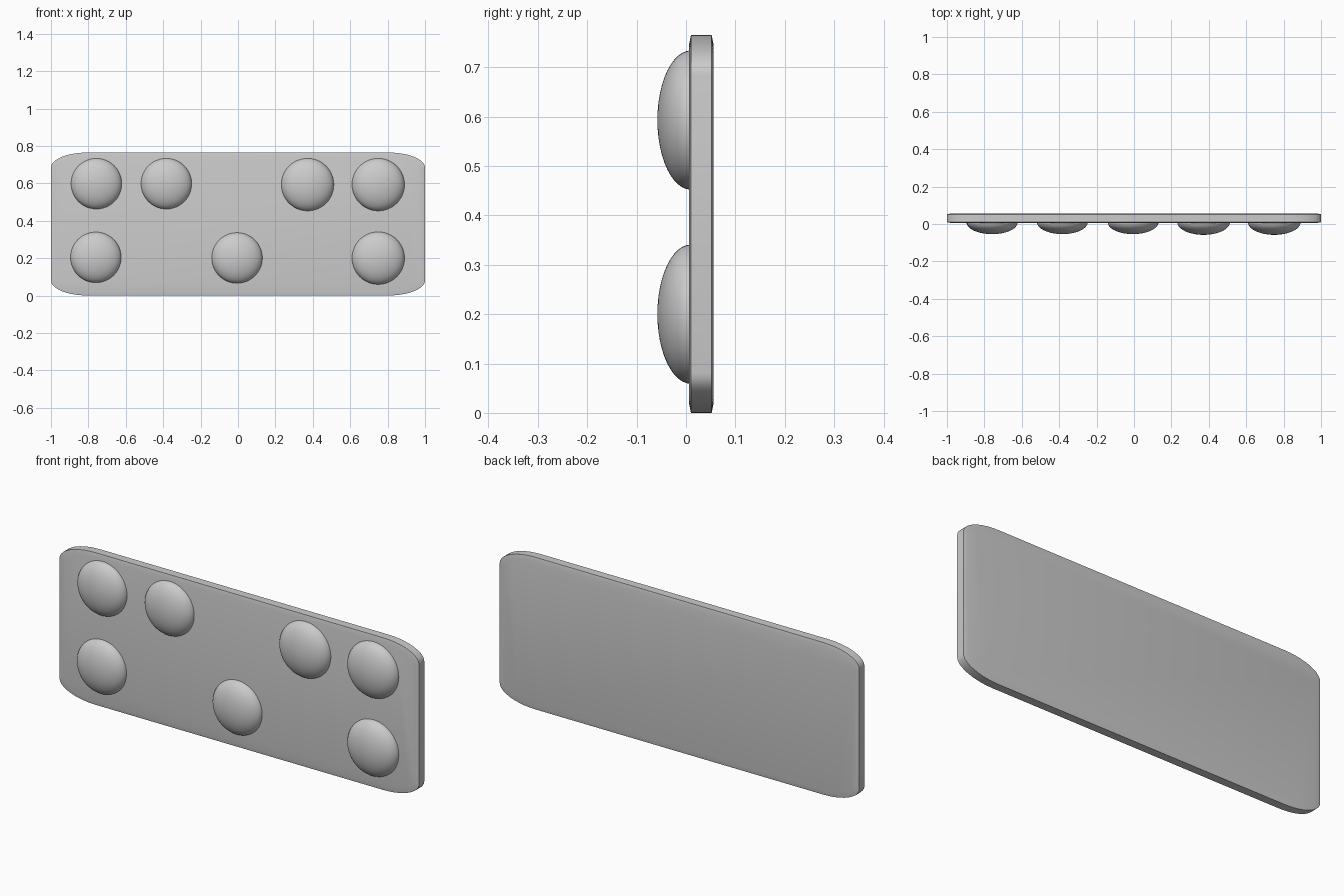
import bpy, bmesh, math

cube = bpy.data.objects.get("Cube")
if cube:
    bpy.data.objects.remove(cube, do_unlink=True)

grey = bpy.data.materials.new("light grey")
grey.use_nodes = True
colour = (0.6, 0.6, 0.6, 1)
grey.diffuse_color = colour
grey.node_tree.nodes["Principled BSDF"].inputs["Base Color"].default_value = colour

WIDTH, HEIGHT = 2.0, 0.765
FRONT, BACK = 0.006, 0.056


def finish(name, bm, angle):
    bmesh.ops.recalc_face_normals(bm, faces=bm.faces)
    mesh = bpy.data.meshes.new(name)
    bm.to_mesh(mesh)
    bm.free()
    mesh.materials.append(grey)
    obj = bpy.data.objects.new(name, mesh)
    bpy.context.collection.objects.link(obj)
    bpy.ops.object.select_all(action="DESELECT")
    obj.select_set(True)
    bpy.context.view_layer.objects.active = obj
    bpy.ops.object.shade_smooth_by_angle(angle=math.radians(angle))
    return obj


def outline(inset, steps=10):
    """Rectangle with wide elliptical corners."""
    rx, rz = 0.2, 0.08
    points = []
    for quarter, (sx, sz) in enumerate([(1, 1), (-1, 1), (-1, -1), (1, -1)]):
        for i in range(steps + 1):
            a = (quarter + i / steps) * math.pi / 2
            x = sx * (WIDTH / 2 - rx) + rx * math.cos(a)
            z = sz * (HEIGHT / 2 - rz) + rz * math.sin(a)
            points.append((x * (1 - inset / (WIDTH / 2)),
                           z * (1 - inset / (HEIGHT / 2)) + HEIGHT / 2))
    return points


# Flat plate with a shallow eased rim on both faces
bm = bmesh.new()
rings = [[bm.verts.new((x, y, z)) for x, z in outline(inset)]
         for y, inset in [(FRONT, 0.02), (FRONT + 0.004, 0),
                          (BACK - 0.004, 0), (BACK, 0.02)]]
for a, b in zip(rings, rings[1:]):
    for i in range(len(a)):
        j = (i + 1) % len(a)
        bm.faces.new((a[i], a[j], b[j], b[i]))
bm.faces.new(rings[0])
bm.faces.new(rings[-1])
finish("plate", bm, 30)


# Flattened domes on the front
def dome(name, x, z, radius, depth):
    bm = bmesh.new()
    bmesh.ops.create_uvsphere(bm, u_segments=48, v_segments=24, radius=1)
    bmesh.ops.delete(bm, geom=[v for v in bm.verts if v.co.z < -0.01],
                     context="VERTS")
    for v in bm.verts:
        px, py, pz = v.co
        v.co = (x + px * radius, FRONT + 0.004 - pz * depth, z + py * radius)
    finish(name, bm, 60)


SMALL, LARGE = (0.136, 0.064), (0.141, 0.068)
for name, x, z, size in [
        ("upper_right_outer_dome", -0.757, 0.598, SMALL),
        ("upper_right_inner_dome", -0.383, 0.598, SMALL),
        ("upper_left_inner_dome", 0.372, 0.593, LARGE),
        ("upper_left_outer_dome", 0.75, 0.593, LARGE),
        ("lower_right_dome", -0.76, 0.204, SMALL),
        ("lower_middle_dome", -0.005, 0.201, SMALL),
        ("lower_left_dome", 0.75, 0.2, LARGE)]:
    dome(name, x, z, *size)
